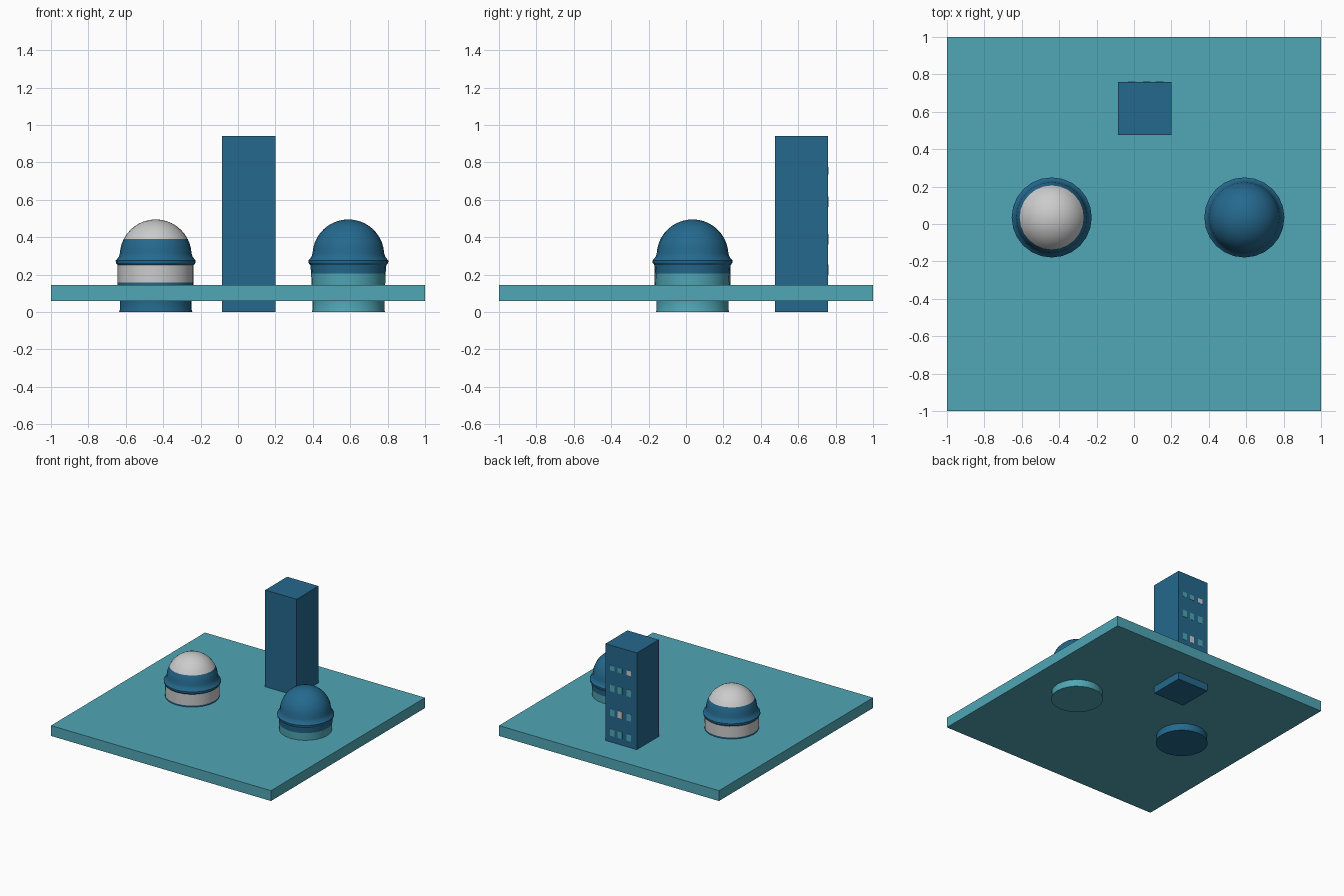
import bpy, bmesh, math

if "Cube" in bpy.data.objects:
    bpy.data.objects.remove(bpy.data.objects["Cube"])

def material(name, color):
    m = bpy.data.materials.new(name)
    m.diffuse_color = (*color, 1)
    m.use_nodes = True
    m.node_tree.nodes["Principled BSDF"].inputs["Base Color"].default_value = m.diffuse_color
    return m

BLUE = material("blue", (0.018, 0.14, 0.27))
TEAL = material("teal", (0.08, 0.385, 0.465))
SEGMENTS = 24

def finish(bm, name, mat, smooth=False):
    bmesh.ops.recalc_face_normals(bm, faces=bm.faces)
    mesh = bpy.data.meshes.new(name)
    bm.to_mesh(mesh)
    bm.free()
    ob = bpy.data.objects.new(name, mesh)
    bpy.context.collection.objects.link(ob)
    if mat:
        mesh.materials.append(mat)
    if smooth:
        bpy.ops.object.select_all(action='DESELECT')
        ob.select_set(True)
        bpy.context.view_layer.objects.active = ob
        bpy.ops.object.shade_smooth_by_angle(angle=math.radians(30))
    return ob

def box(name, lo, hi, mat):
    bm = bmesh.new()
    bmesh.ops.create_cube(bm, size=1)
    for v in bm.verts:
        v.co = [(a + b) / 2 + c * (b - a) for a, b, c in zip(lo, hi, v.co)]
    return finish(bm, name, mat)

def lathe(name, profile, center, mat):
    """Revolve (radius, z) points around a vertical axis."""
    bm = bmesh.new()
    verts = [bm.verts.new((r, 0, z)) for r, z in profile]
    edges = [bm.edges.new(p) for p in zip(verts, verts[1:])]
    bmesh.ops.spin(bm, geom=verts + edges, cent=(0, 0, 0), axis=(0, 0, 1),
                   angle=math.tau, steps=SEGMENTS)
    bmesh.ops.remove_doubles(bm, verts=bm.verts, dist=1e-4)
    bmesh.ops.translate(bm, verts=bm.verts, vec=(*center, 0))
    return finish(bm, name, mat, True)

def arc(a0, a1, n):
    """Dome outline between two elevations in degrees."""
    pts = []
    for i in range(n + 1):
        a = math.radians(a0 + (a1 - a0) * i / n)
        pts.append((0.192 * math.cos(a) if a < 1.57 else 0, 0.303 + 0.192 * math.sin(a)))
    return pts

# Ground plate
box("ground_plate", (-1, -1, 0.06), (1, 1, 0.145), TEAL)

# Tower with windows on the back face
box("tower", (-0.085, 0.475, 0), (0.2, 0.76, 0.94), BLUE)
for row, z in enumerate((0.755, 0.59, 0.39, 0.225)):
    for col, x in enumerate((0.137, 0.068, -0.012)):
        lit = (row, col) in ((0, 2), (2, 1))
        h = 0.02 if row == 0 else 0.028
        box(f"window_{row}_{col}", (x - 0.021, 0.755, z - h), (x + 0.021, 0.762, z + h),
            None if lit else TEAL)

# Shared profile of the domed buildings
FOOT = [(0, 0), (0.196, 0), (0.192, 0.012), (0.192, 0.06)]
RIM = [(0.203, 0.25), (0.213, 0.263), (0.214, 0.275), (0.206, 0.284), (0.197, 0.296)]

# Left dome: blue foot, grey wall, blue rim, grey cap
left = (-0.44, 0.035)
lathe("left_foot", FOOT + [(0.203, 0.145), (0.203, 0.157)], left, BLUE)
lathe("left_wall", [(0.203, 0.157), (0.203, 0.25)], left, None)
lathe("left_rim", RIM + arc(3, 27, 3), left, BLUE)
lathe("left_cap", arc(27, 90, 7), left, None)

# Right dome: teal base, blue upper part
right = (0.59, 0.035)
lathe("right_base", FOOT + [(0.197, 0.145), (0.199, 0.205)], right, TEAL)
lathe("right_dome", [(0.199, 0.205)] + RIM + arc(3, 90, 10), right, BLUE)
